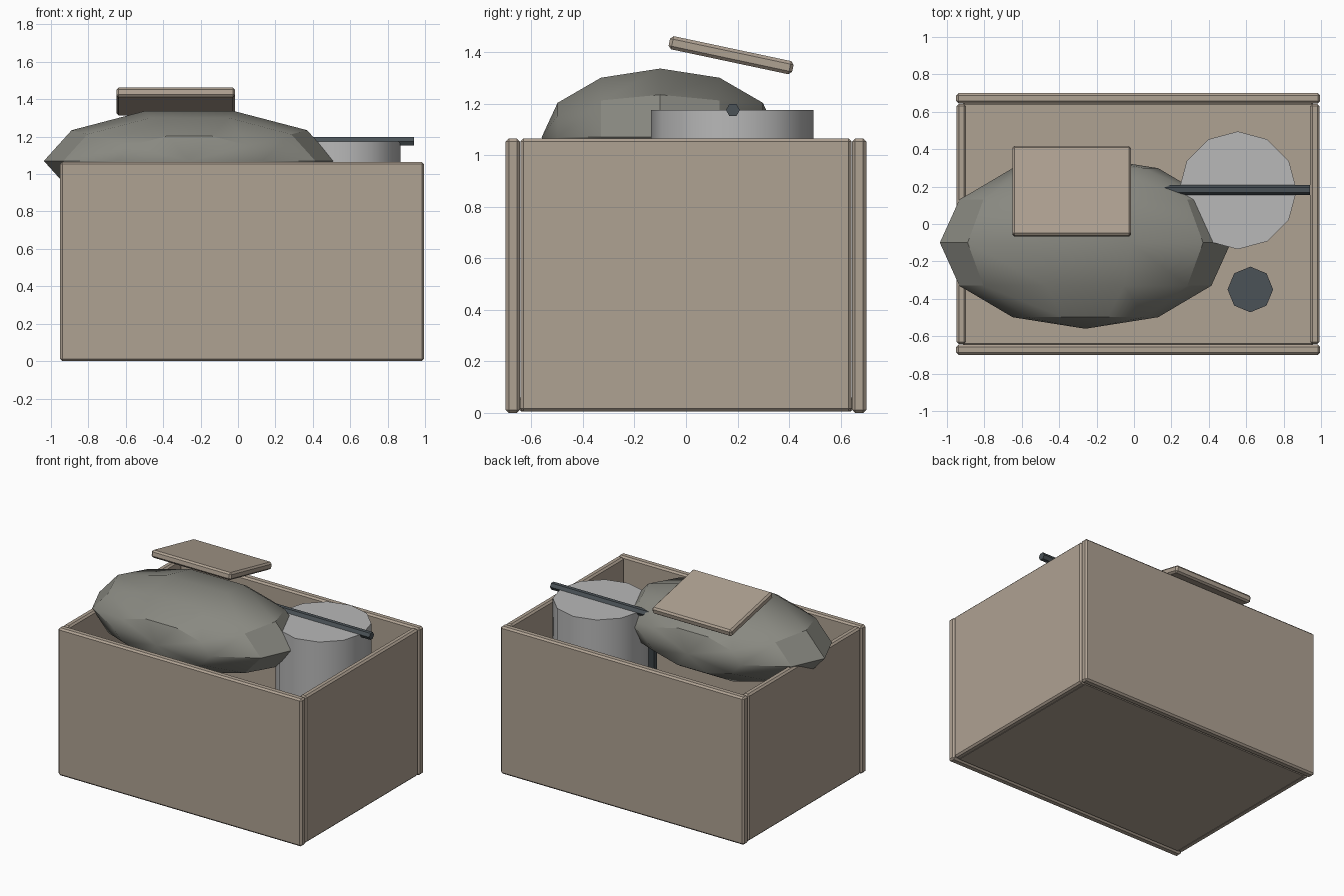
import bpy, bmesh, math
from mathutils import Matrix, Vector

if "Cube" in bpy.data.objects:
    bpy.data.objects.remove(bpy.data.objects["Cube"])


def material(name, rgb):
    m = bpy.data.materials.new(name)
    m.diffuse_color = (*rgb, 1)
    m.use_nodes = True
    m.node_tree.nodes["Principled BSDF"].inputs["Base Color"].default_value = m.diffuse_color
    return m


WOOD = material("wood", (0.43, 0.36, 0.29))
CLOTH = material("cloth", (0.25, 0.25, 0.22))
TIN = material("tin", (0.48, 0.48, 0.48))
DARK = material("dark_metal", (0.07, 0.085, 0.095))


def finish(name, bm, mat, loc, rot=(0, 0, 0), smooth=30):
    mesh = bpy.data.meshes.new(name)
    bm.to_mesh(mesh)
    bm.free()
    ob = bpy.data.objects.new(name, mesh)
    bpy.context.collection.objects.link(ob)
    ob.location, ob.rotation_euler = loc, rot
    mesh.materials.append(mat)
    if smooth:
        bpy.ops.object.select_all(action='DESELECT')
        ob.select_set(True)
        bpy.context.view_layer.objects.active = ob
        bpy.ops.object.shade_smooth_by_angle(angle=math.radians(smooth))
    return ob


def board(name, size, loc, rot=(0, 0, 0)):
    bm = bmesh.new()
    bmesh.ops.create_cube(bm, size=1)
    bmesh.ops.scale(bm, vec=size, verts=bm.verts)
    ob = finish(name, bm, WOOD, loc, rot, 0)
    bev = ob.modifiers.new("bevel", 'BEVEL')
    bev.width, bev.segments = 0.012, 1
    return ob


def drum(name, sides, radius, z0, z1, x, y, mat, turn=0.0):
    bm = bmesh.new()
    bmesh.ops.create_cone(bm, cap_ends=True, segments=sides, radius1=radius,
                          radius2=radius, depth=z1 - z0)
    return finish(name, bm, mat, (x, y, (z0 + z1) / 2), (0, 0, turn), 35)


# Open crate: floor and four walls
CX = 0.022
board("crate_floor", (1.88, 1.30, 0.06), (CX, 0, 0.035))
for name, s in (("front", -1), ("back", 1)):
    board(f"crate_{name}_wall", (1.945, 0.055, 1.065), (CX, s * 0.672, 0.5325))
for name, s in (("left", -1), ("right", 1)):
    board(f"crate_{name}_wall", (0.05, 1.285, 1.06), (CX + s * 0.945, 0, 0.535))

# Sack: ten-sided ellipsoid with its poles along y and a ridge on top
bm = bmesh.new()
bmesh.ops.create_uvsphere(bm, u_segments=10, v_segments=6, radius=1)
for v in bm.verts:
    v.co = Vector((v.co.y * 0.778, v.co.z * 0.46, v.co.x * 0.28))
finish("sack", bm, CLOTH, (-0.26, -0.10, 1.07))

# Can, small bottle and the rod lying across the can
drum("can", 12, 0.315, 0.065, 1.175, 0.555, 0.18, TIN)
drum("bottle", 8, 0.122, 0.065, 0.80, 0.622, -0.35, DARK)
bm = bmesh.new()
bmesh.ops.create_cone(bm, cap_ends=True, segments=6, radius1=0.027,
                      radius2=0.027, depth=0.78,
                      matrix=Matrix.Rotation(math.pi / 2, 4, 'Y'))
finish("rod", bm, DARK, (0.55, 0.182, 1.175), (0, 0, 0), 0)

# Tilted loose board above the sack
board("loose_board", (0.635, 0.49, 0.052), (-0.333, 0.175, 1.388),
      (math.radians(-12), 0, 0))
